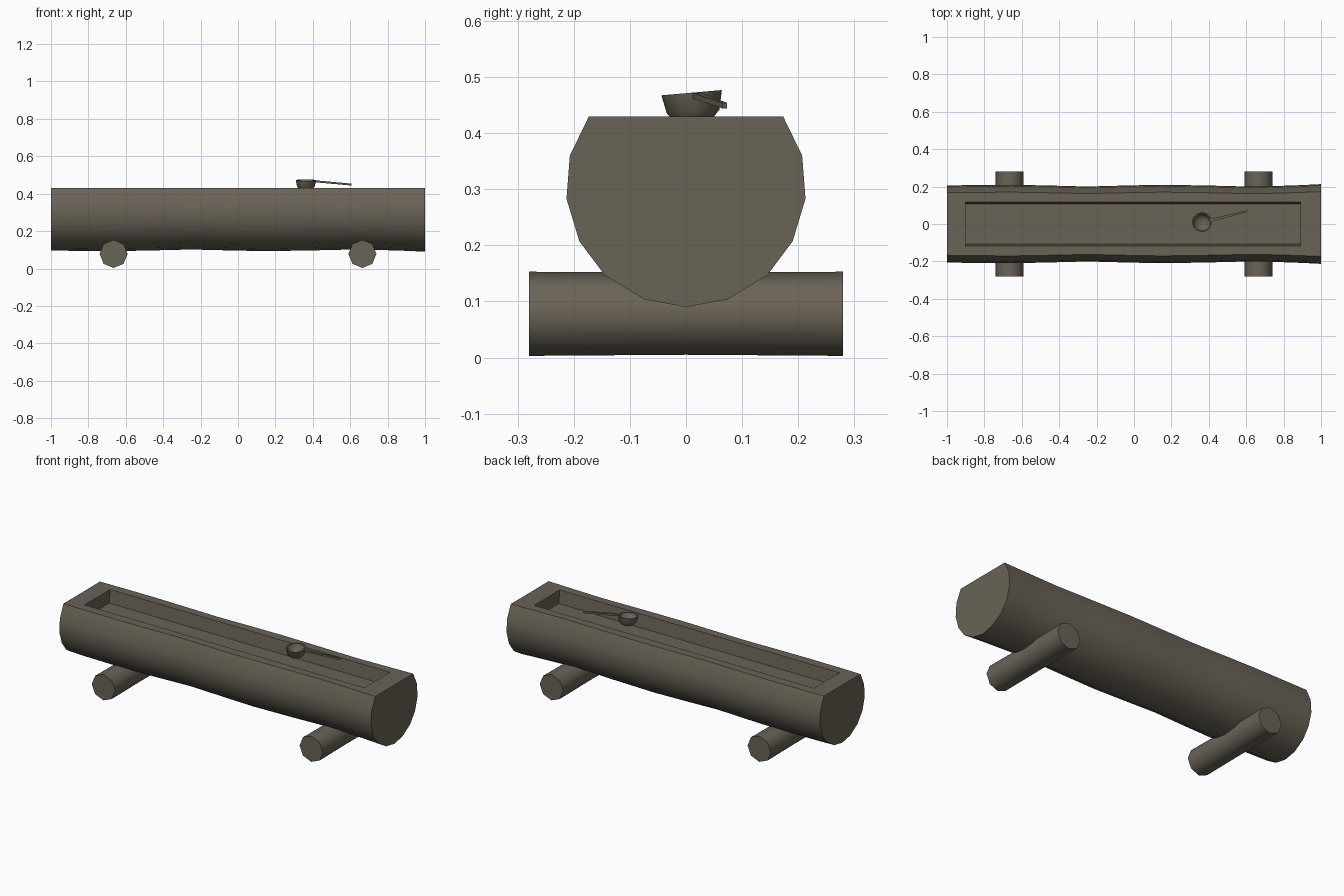
import bpy, bmesh, math
from mathutils import Vector, Matrix

if "Cube" in bpy.data.objects:
    bpy.data.objects.remove(bpy.data.objects["Cube"])

wood = bpy.data.materials.new("weathered wood")
wood.diffuse_color = (0.144, 0.125, 0.095, 1)
wood.use_nodes = True
wood.node_tree.nodes["Principled BSDF"].inputs["Base Color"].default_value = wood.diffuse_color


def finish(name, bm, angle):
    bmesh.ops.recalc_face_normals(bm, faces=bm.faces)
    mesh = bpy.data.meshes.new(name)
    bm.to_mesh(mesh)
    bm.free()
    mesh.materials.append(wood)
    obj = bpy.data.objects.new(name, mesh)
    bpy.context.collection.objects.link(obj)
    bpy.ops.object.select_all(action='DESELECT')
    obj.select_set(True)
    bpy.context.view_layer.objects.active = obj
    bpy.ops.object.shade_smooth_by_angle(angle=math.radians(angle))
    return obj


def loft(bm, rings):
    """Join closed rings of points; returns the vertex rings."""
    vr = [[bm.verts.new(p) for p in ring] for ring in rings]
    n = len(vr[0])
    for a, b in zip(vr, vr[1:]):
        for i in range(n):
            j = (i + 1) % n
            bm.faces.new((a[i], a[j], b[j], b[i]))
    return vr


# Log trough: half profile from the top edge down to the underside
TOP, MID, HALF = 0.43, 0.285, 0.117
half = [(0.173, TOP), (0.207, 0.36), (0.213, 0.283), (0.19, 0.207),
        (0.145, 0.147), (0.075, 0.104)]
outer = half + [(0, 0.09)] + [(-y, z) for y, z in reversed(half)]
# x position and girth of the uneven trunk
stations = [(-1, .965), (-.9, .975), (-.65, .985), (-.45, .965), (-.25, .94),
            (-.05, .965), (.15, .985), (.4, .965), (.65, .935),
            (.89, .975), (1, 1)]
rings = []
for x, s in stations:
    ring = [(x, y * s, TOP if z == TOP else MID + (z - MID) * s) for y, z in outer]
    rings.append(ring + [(x, -HALF, TOP), (x, HALF, TOP)])
bm = bmesh.new()
vr = loft(bm, rings)
bm.faces.new(vr[0])
bm.faces.new(vr[-1])
# open the hollow, then pull its rim down to a floor
hole = [f for f in bm.faces if len(f.verts) == 4
        and all(abs(abs(v.co.y) - HALF) < 1e-5 and -.91 < v.co.x < .9 for v in f.verts)]
bmesh.ops.delete(bm, geom=hole, context='FACES_ONLY')
rim = [e for e in bm.edges if e.is_boundary]
# discard the loose cross edges left under the opening
loose = [e for e in bm.edges if not e.link_faces]
bmesh.ops.delete(bm, geom=loose, context='EDGES')
ext = bmesh.ops.extrude_edge_only(bm, edges=rim)["geom"]
for v in (g for g in ext if isinstance(g, bmesh.types.BMVert)):
    v.co.z = 0.355
    v.co.y *= 0.92
bmesh.ops.holes_fill(bm, edges=[e for e in bm.edges if e.is_boundary], sides=0)
finish("log_trough", bm, 40)

# Two cross logs carrying the trough
for side, x in (("left", -0.665), ("right", 0.665)):
    bm = bmesh.new()
    rings = []
    for y, r in ((-.28, .075), (0, .073), (.28, .075)):
        rings.append([(x + r * math.cos(k * math.pi / 4), y,
                       .078 + r * math.sin(k * math.pi / 4)) for k in range(8)])
    vr = loft(bm, rings)
    bm.faces.new(vr[0])
    bm.faces.new(vr[-1])
    finish(side + "_support_log", bm, 50)

# Ladle bowl: turned hollow cup, slightly tilted
bm = bmesh.new()
cup = [(0.036, -0.046), (0.047, -0.034), (0.054, 0), (0.047, 0), (0.038, -0.025),
       (0.022, -0.036)]
vr = loft(bm, [[(r * math.cos(k * math.pi / 6), r * math.sin(k * math.pi / 6), z)
                for k in range(12)] for r, z in cup])
bm.faces.new(vr[0])
bm.faces.new(vr[-1])
bm.transform(Matrix.Translation((0.363, 0.01, 0.472)) @ Matrix.Rotation(math.radians(5), 4, 'X'))
finish("ladle_bowl", bm, 40)

# Ladle handle: thin tapering bar
bm = bmesh.new()
a, b = Vector((.405, .018, .467)), Vector((.605, .069, .449))
side = (b - a).cross(Vector((0, 0, 1))).normalized()
up = side.cross(b - a).normalized()
vr = loft(bm, [[p + side * w * i + up * 0.005 * j
                for i, j in ((-1, -1), (1, -1), (1, 1), (-1, 1))]
               for p, w in ((a, .008), (b, .004))])
bm.faces.new(vr[0])
bm.faces.new(vr[-1])
finish("ladle_handle", bm, 30)
